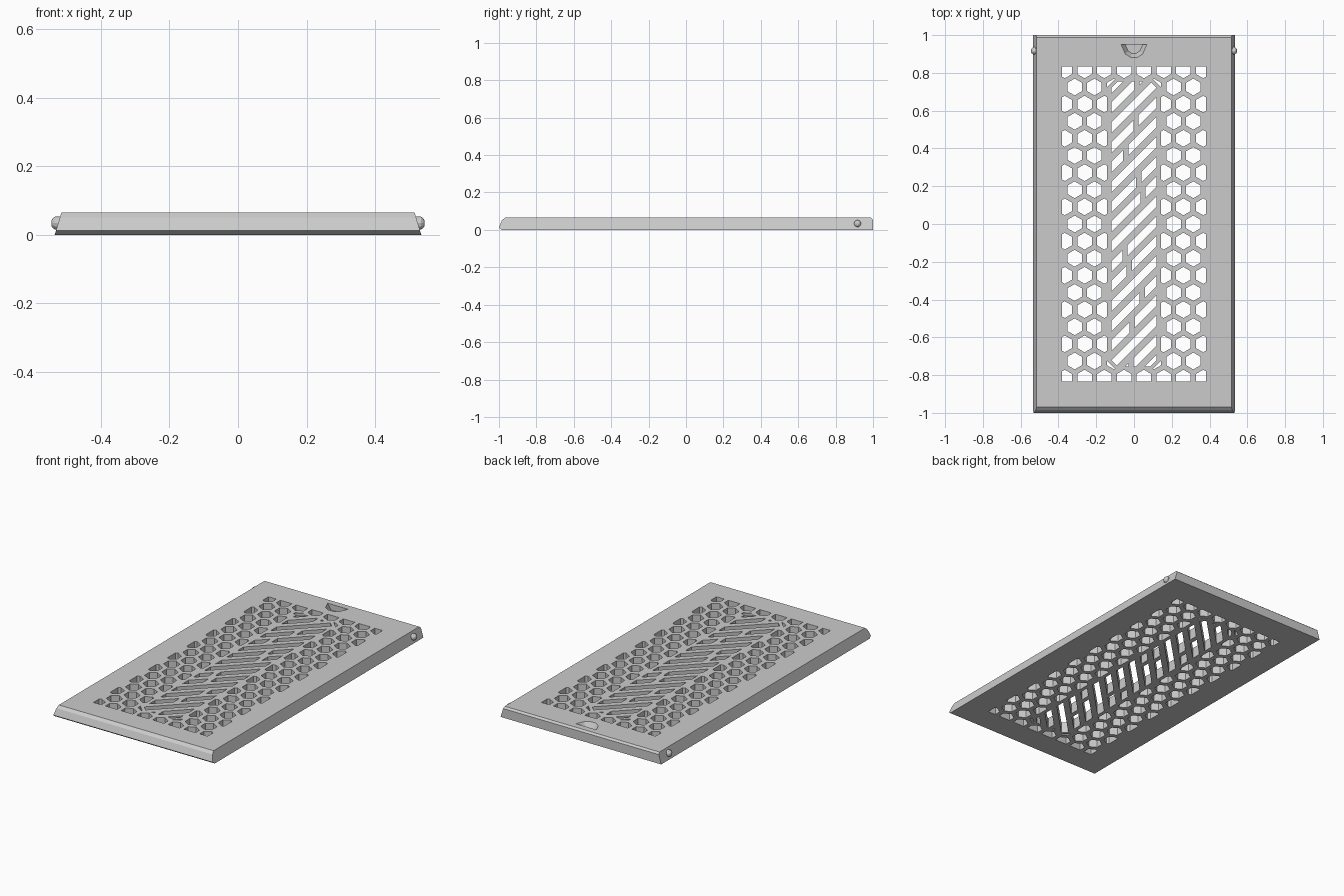
import bpy, bmesh, math

cube = bpy.data.objects.get("Cube")
if cube:
    bpy.data.objects.remove(cube, do_unlink=True)

grey = bpy.data.materials.new("plain grey")
grey.use_nodes = True
grey.diffuse_color = (0.6, 0.6, 0.6, 1)
grey.node_tree.nodes["Principled BSDF"].inputs["Base Color"].default_value = (0.6, 0.6, 0.6, 1)

TOP = 0.065


def add_object(name, bm):
    bmesh.ops.recalc_face_normals(bm, faces=bm.faces)
    mesh = bpy.data.meshes.new(name)
    bm.to_mesh(mesh)
    bm.free()
    mesh.materials.append(grey)
    ob = bpy.data.objects.new(name, mesh)
    bpy.context.collection.objects.link(ob)


def add_loop(bm, points):
    return [bm.verts.new(p) for p in points]


def pairs(loop):
    return list(zip(loop, loop[1:] + loop[:1]))


def bridge(bm, a, b):
    for (a1, a2), (b1, b2) in zip(pairs(a), pairs(b)):
        bm.faces.new((a1, a2, b2, b1))


def clip(poly, nx, ny, d):
    """Keep the part of a convex polygon where nx*x + ny*y <= d."""
    out = []
    for p, q in pairs(poly):
        dp, dq = nx * p[0] + ny * p[1] - d, nx * q[0] + ny * q[1] - d
        if dp <= 0:
            out.append(p)
        if dp * dq < 0:
            t = dp / (dp - dq)
            out.append((p[0] + t * (q[0] - p[0]), p[1] + t * (q[1] - p[1])))
    return out


def clip_box(poly, half_x, half_y):
    for nx, ny, d in ((1, 0, half_x), (-1, 0, half_x), (0, 1, half_y), (0, -1, half_y)):
        poly = clip(poly, nx, ny, d)
    return poly


holes = []


def add_hole(poly):
    """Store a hole outline, without tiny edges or tiny areas."""
    poly = [p for p, q in pairs(poly) if math.dist(p, q) > 0.002]
    area = abs(sum(p[0] * q[1] - q[0] * p[1] for p, q in pairs(poly))) / 2
    if len(poly) > 2 and area > 0.0001:
        holes.append(poly)


# Honeycomb holes around a central panel
PITCH = 0.1047
ROW = PITCH * math.sin(math.radians(60))
RADIUS = 0.0445
for r in range(-9, 10):
    for c in range(-4, 5):
        x, y = (c + 0.5 * (r % 2)) * PITCH, r * ROW
        if abs(x) > 0.4:
            continue
        sx, sy = math.copysign(1, x), math.copysign(1, y)
        hexagon = [(x + RADIUS * math.sin(k * math.pi / 3),
                    y + RADIUS * math.cos(k * math.pi / 3)) for k in range(6)]
        hexagon = clip_box(hexagon, 0.38, 0.833)
        if abs(r) < 9:
            if abs(r) == 8 and 0.09 < abs(x) < 0.12:
                hexagon = clip(hexagon, -sx, -sy, -0.868)   # panel corner sliver
            elif abs(x) < 0.13:
                continue
            elif abs(x) < 0.17:
                hexagon = clip(hexagon, -sx, 0, -0.142)
        add_hole(hexagon)

# Diagonal slots in the central panel, some split by a short bridge
for i in range(-8, 9):
    y = i * 0.105
    slot = [(-0.2, y - 0.228), (0.2, y + 0.172), (0.2, y + 0.228), (-0.2, y - 0.172)]
    slot = clip_box(slot, 0.12, 0.755)
    for sx in (-1, 1):
        for sy in (-1, 1):
            slot = clip(slot, sx, sy, 0.84)
    if i % 3 == 0:
        add_hole(slot)
    else:
        gap = 0.05 * math.sin(i * 1.3)
        add_hole(clip(slot, 1, 0, gap - 0.014))
        add_hole(clip(slot, -1, 0, -gap - 0.014))

# Cover plate: side profile swept across, narrowing towards the top
profile = [(-0.985, 0), (-1, 0.012), (-0.985, 0.05), (-0.968, TOP),
           (0.988, TOP), (1, 0.055), (1, 0)]
bm = bmesh.new()
right, left = [add_loop(bm, [(s * (0.535 - 0.3 * z), y, z) for y, z in profile])
               for s in (-1, 1)]
bm.faces.new(right)
bm.faces.new(left)
for i, j in ((0, 1), (1, 2), (2, 3), (4, 5), (5, 6)):
    bm.faces.new((right[i], right[j], left[j], left[i]))
top_loops = [[right[3], right[4], left[4], left[3]]]
bottom_loops = [[right[0], right[6], left[6], left[0]]]

# Hole walls
for poly in holes:
    low = add_loop(bm, [(x, y, 0) for x, y in poly])
    high = add_loop(bm, [(x, y, TOP) for x, y in poly])
    bridge(bm, low, high)
    bottom_loops.append(low)
    top_loops.append(high)

# Finger notch at the back of the top
rim = [(-0.068, 0.95), (0.068, 0.95), (0.046, 0.9), (0.018, 0.882), (-0.018, 0.882), (-0.046, 0.9)]
notch_rim = add_loop(bm, [(x, y, TOP) for x, y in rim])
notch_floor = add_loop(bm, [(x * 0.68, 0.95 + (y - 0.95) * 0.68, 0.03) for x, y in rim])
bridge(bm, notch_floor, notch_rim)
bm.faces.new(notch_floor)
top_loops.append(notch_rim)

# Flat top and bottom skins around the holes
for loops, up in ((top_loops, 1), (bottom_loops, -1)):
    edges = [bm.edges.get(p) or bm.edges.new(p) for loop in loops for p in pairs(loop)]
    bmesh.ops.triangle_fill(bm, use_beauty=True, edges=edges, normal=(0, 0, up))
add_object("vent_cover", bm)

# Snap pins near the back of both sides
for name, s in (("left_pin", 1), ("right_pin", -1)):
    bm = bmesh.new()
    rings = [(0.505, 0.019), (0.534, 0.019), (0.541, 0.014), (0.545, 0.007)]
    loops = [add_loop(bm, [(s * x, 0.917 + rad * math.cos(k * math.pi / 6),
                            0.034 + rad * math.sin(k * math.pi / 6)) for k in range(12)])
             for x, rad in rings]
    for a, b in zip(loops, loops[1:]):
        bridge(bm, a, b)
    bm.faces.new(loops[0])
    bm.faces.new(loops[-1])
    add_object(name, bm)
